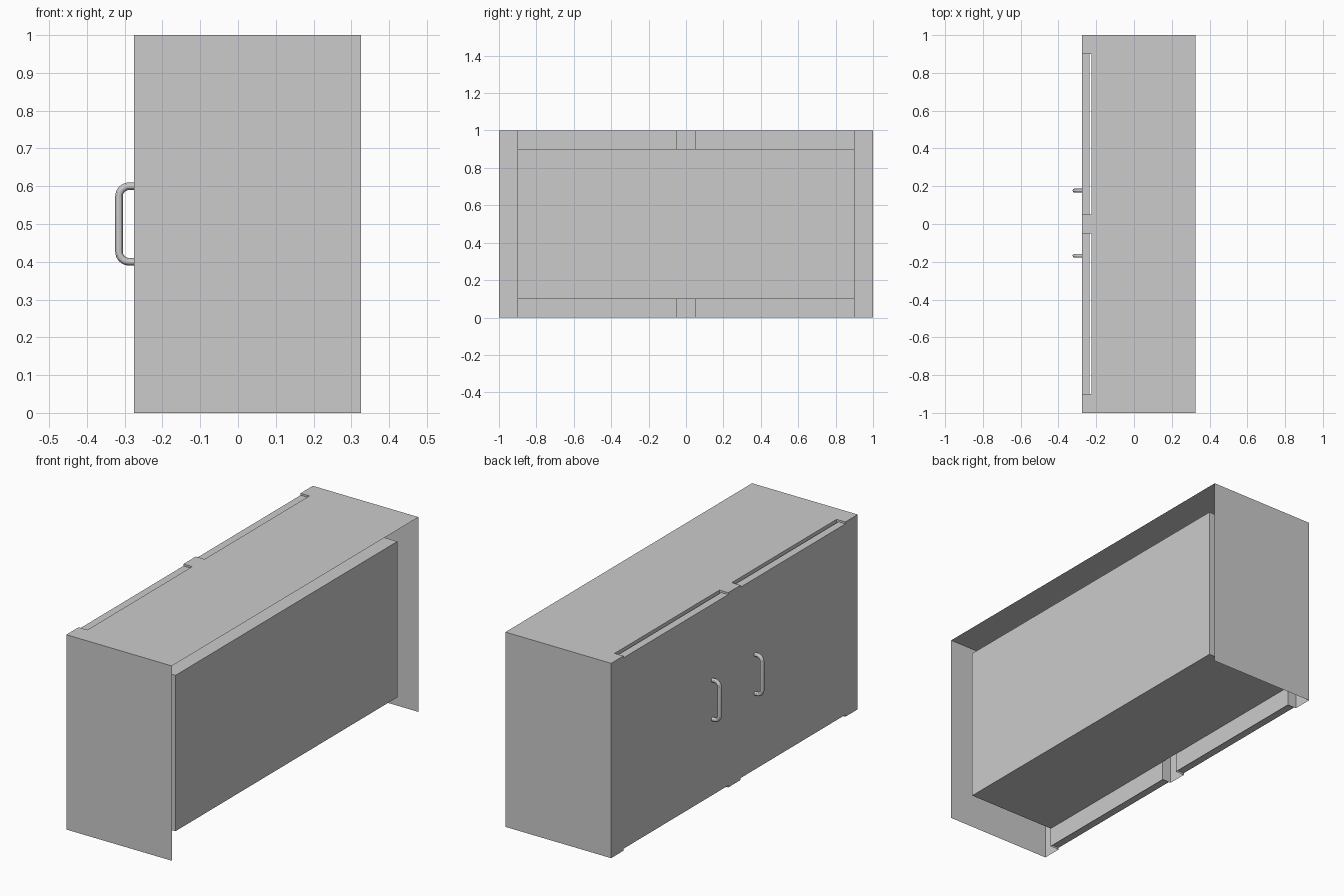
import bpy, bmesh, math

if "Cube" in bpy.data.objects:
    bpy.data.objects.remove(bpy.data.objects["Cube"])

FRONT, RECESS, INNER_BACK, BACK = -0.275, -0.225, 0.275, 0.325
Z_LEVELS = [0, 0.1, 0.9, 1]


def finish(bm, name):
    mesh = bpy.data.meshes.new(name)
    bm.to_mesh(mesh)
    bm.free()
    obj = bpy.data.objects.new(name, mesh)
    bpy.context.collection.objects.link(obj)
    return obj


def make_carcass():
    bm = bmesh.new()

    def face(*pts):
        return bm.faces.new([bm.verts.new(p) for p in pts])

    # Outer shell: plan outline with stiles stepping forward, open at back and base
    half = [(FRONT, 0.05), (RECESS, 0.05), (RECESS, 0.9), (FRONT, 0.9), (FRONT, 1), (BACK, 1)]
    outline = [(x, -y) for x, y in reversed(half)] + half
    for (x0, y0), (x1, y1) in zip(outline, outline[1:]):
        opening = x0 == x1 == RECESS
        for i in range(3):
            if opening and i == 1:
                continue
            a, b = Z_LEVELS[i], Z_LEVELS[i + 1]
            face((x0, y0, a), (x1, y1, a), (x1, y1, b), (x0, y0, b))
    top = face(*[(x, y, 1) for x, y in outline])

    # Inner compartment behind the doors
    lo, hi = Z_LEVELS[1:3]
    bands = [-0.9, -0.05, 0.05, 0.9]
    for y0, y1 in zip(bands, bands[1:]):
        for z in (lo, hi):
            face((RECESS, y0, z), (INNER_BACK, y0, z), (INNER_BACK, y1, z), (RECESS, y1, z))
        face((INNER_BACK, y0, lo), (INNER_BACK, y1, lo), (INNER_BACK, y1, hi), (INNER_BACK, y0, hi))
    for y in (-0.9, 0.9):
        face((RECESS, y, lo), (INNER_BACK, y, lo), (INNER_BACK, y, hi), (RECESS, y, hi))
    # Back of the centre stile
    face((RECESS, -0.05, lo), (RECESS, 0.05, lo), (RECESS, 0.05, hi), (RECESS, -0.05, hi))

    bmesh.ops.remove_doubles(bm, verts=bm.verts[:], dist=1e-4)
    bmesh.ops.recalc_face_normals(bm, faces=bm.faces[:])
    if top.normal.z < 0:
        bmesh.ops.reverse_faces(bm, faces=bm.faces[:])
    return finish(bm, "cabinet_carcass")


def make_box(name, x0, x1, y0, y1, z0, z1):
    bm = bmesh.new()
    bmesh.ops.create_cube(bm, size=1)
    for v in bm.verts:
        v.co = (x1 if v.co.x > 0 else x0, y1 if v.co.y > 0 else y0, z1 if v.co.z > 0 else z0)
    return finish(bm, name)


def make_handle(name, y):
    # Round bar bent into a bracket with filleted corners
    xo, r, n = -0.315, 0.027, 8
    lower = [(-0.27, 0.4)]
    for i in range(n + 1):
        a = math.radians(90 * i / n)
        lower.append((xo + r - r * math.sin(a), 0.4 + r - r * math.cos(a)))
    path = lower + [(x, 1 - z) for x, z in reversed(lower)]
    curve = bpy.data.curves.new(name, 'CURVE')
    curve.dimensions = '3D'
    curve.bevel_depth = 0.01
    curve.bevel_resolution = 4
    curve.use_fill_caps = True
    spline = curve.splines.new('POLY')
    spline.points.add(len(path) - 1)
    for p, (x, z) in zip(spline.points, path):
        p.co = (x, y, z, 1)
    obj = bpy.data.objects.new(name, curve)
    bpy.context.collection.objects.link(obj)
    bpy.ops.object.select_all(action='DESELECT')
    obj.select_set(True)
    bpy.context.view_layer.objects.active = obj
    bpy.ops.object.convert(target='MESH')
    bpy.ops.object.shade_smooth_by_angle()


make_carcass()

# Doors sit flush between the stiles, with a thin slot behind them
make_box("door_left", FRONT, -0.235, 0.05, 0.9, 0.01, 0.99)
make_box("door_right", FRONT, -0.235, -0.9, -0.05, 0.01, 0.99)

make_handle("handle_left", 0.177)
make_handle("handle_right", -0.168)
